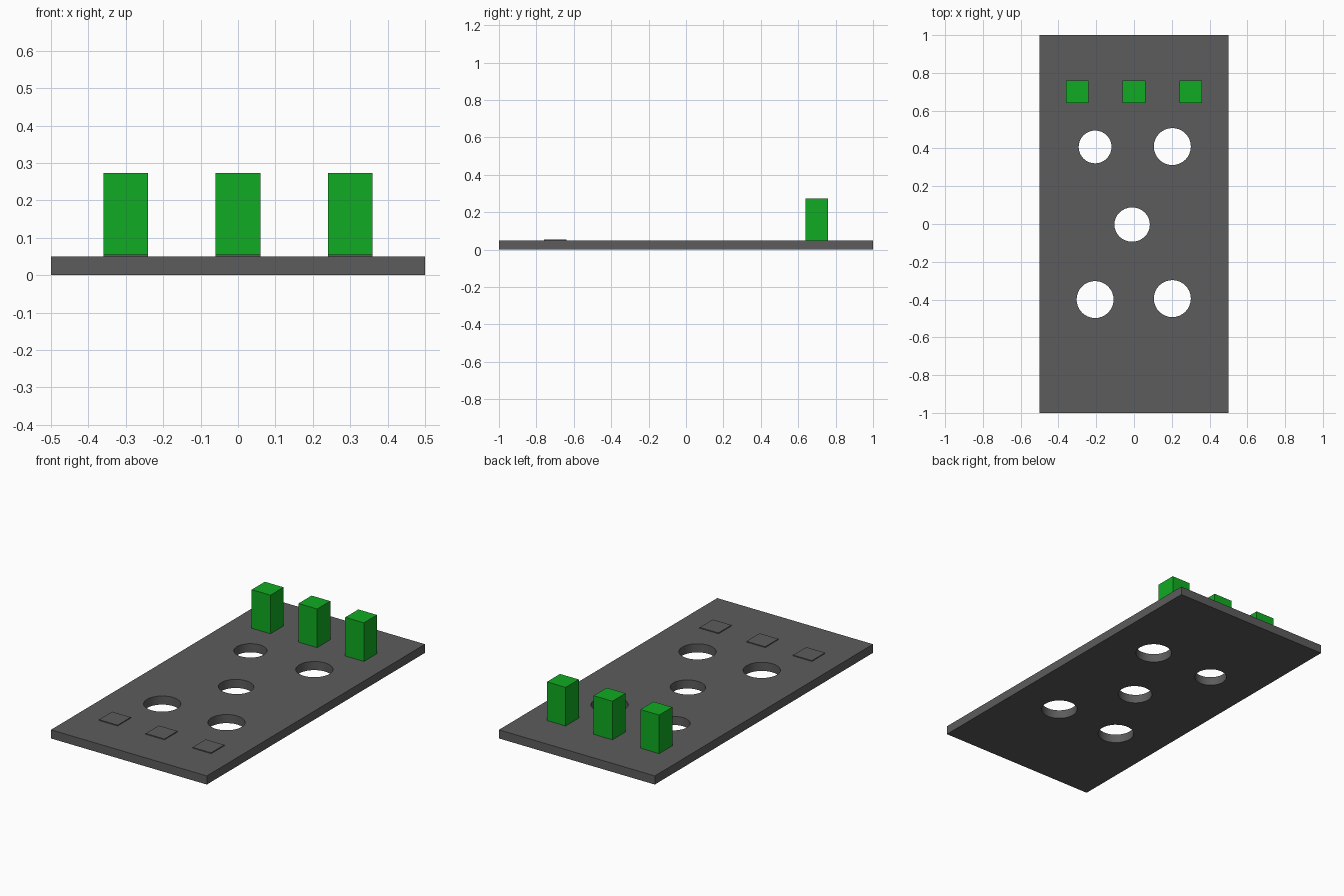
import bpy
import bmesh
from mathutils import Matrix

if "Cube" in bpy.data.objects:
    bpy.data.objects.remove(bpy.data.objects["Cube"])


def material(name, rgb):
    m = bpy.data.materials.new(name)
    m.diffuse_color = (*rgb, 1.0)
    m.use_nodes = True
    m.node_tree.nodes["Principled BSDF"].inputs["Base Color"].default_value = m.diffuse_color
    return m


GREY = material("dark grey", (0.107, 0.107, 0.107))
GREEN = material("bright green", (0.005, 0.41, 0.016))


def make_object(name, bm, mat):
    mesh = bpy.data.meshes.new(name)
    bm.to_mesh(mesh)
    bm.free()
    mesh.materials.append(mat)
    obj = bpy.data.objects.new(name, mesh)
    bpy.context.collection.objects.link(obj)
    return obj


def box(name, x, y, z0, z1, w, d, mat):
    bm = bmesh.new()
    m = Matrix.Translation((x, y, (z0 + z1) / 2)) @ Matrix.Diagonal((w, d, z1 - z0, 1))
    bmesh.ops.create_cube(bm, size=1, matrix=m)
    return make_object(name, bm, mat)


# Base plate
plate = box("base_plate", 0, 0, 0, 0.05, 1, 2, GREY)

# Round holes: x, y, radius in x, radius in y
holes = [(-0.206, 0.408, 0.087, 0.087), (0.203, 0.41, 0.098, 0.098),
         (-0.01, -0.003, 0.094, 0.091),
         (-0.206, -0.4, 0.098, 0.098), (0.203, -0.395, 0.098, 0.098)]
bm = bmesh.new()
for x, y, rx, ry in holes:
    m = Matrix.Translation((x, y, 0.025)) @ Matrix.Diagonal((rx, ry, 1, 1))
    bmesh.ops.create_cone(bm, cap_ends=True, segments=32, radius1=1, radius2=1,
                          depth=0.2, matrix=m)
cutter = make_object("hole_cutter", bm, GREY)

cut = plate.modifiers.new("holes", 'BOOLEAN')
cut.operation = 'DIFFERENCE'
cut.solver = 'EXACT'
cut.object = cutter
bpy.context.view_layer.objects.active = plate
plate.select_set(True)
bpy.ops.object.modifier_apply(modifier=cut.name)
bpy.data.objects.remove(cutter)
bpy.ops.object.shade_smooth_by_angle()

# Tall green posts at the back, low pads at the front
for side, x in (("left", -0.3), ("middle", 0), ("right", 0.3)):
    box(side + "_post", x, 0.7, 0.05, 0.274, 0.12, 0.12, GREEN)
    box(side + "_pad", x, -0.7, 0.045, 0.055, 0.12, 0.12, GREY)
